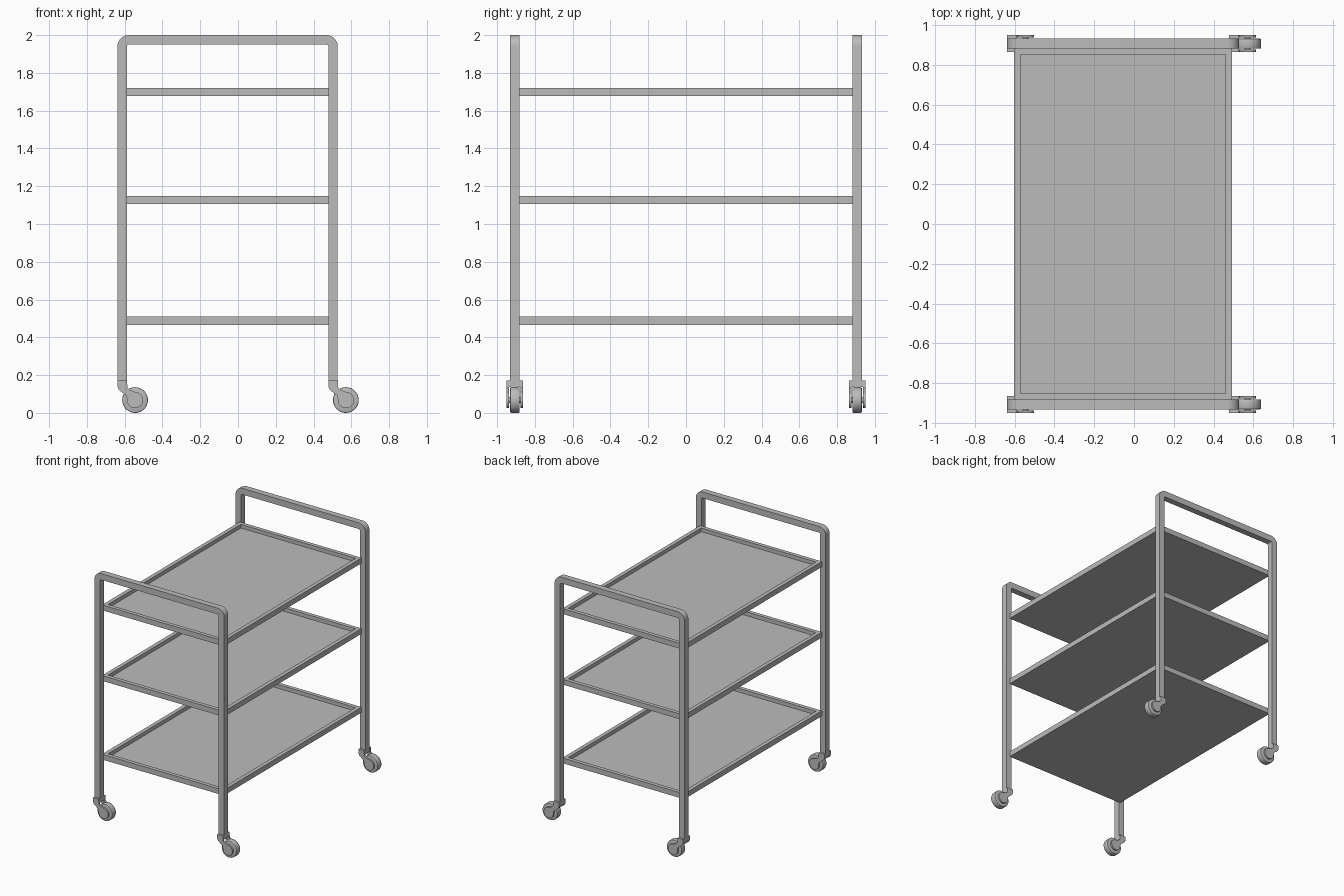
import bpy, bmesh
from math import sin, cos, radians, pi
from mathutils import Matrix

cube = bpy.data.objects.get("Cube")
if cube:
    bpy.data.objects.remove(cube, do_unlink=True)

grey = bpy.data.materials.new("plain grey")
grey.use_nodes = True
grey.diffuse_color = (0.5, 0.5, 0.5, 1)
grey.node_tree.nodes["Principled BSDF"].inputs["Base Color"].default_value = grey.diffuse_color


def finish(name, bm, smooth=False):
    bmesh.ops.recalc_face_normals(bm, faces=bm.faces[:])
    mesh = bpy.data.meshes.new(name)
    bm.to_mesh(mesh)
    bm.free()
    mesh.materials.append(grey)
    obj = bpy.data.objects.new(name, mesh)
    bpy.context.collection.objects.link(obj)
    if smooth:
        bpy.ops.object.select_all(action='DESELECT')
        obj.select_set(True)
        bpy.context.view_layer.objects.active = obj
        bpy.ops.object.shade_smooth_by_angle(angle=radians(35))
    return obj


def arc(cx, cz, r, start, end, steps):
    angles = [radians(start + (end - start) * i / steps) for i in range(steps + 1)]
    return [(cx + r * cos(a), cz + r * sin(a)) for a in angles]


def prism(bm, outline, y0, y1):
    """Extrude an x-z outline from y0 to y1."""
    face = bm.faces.new([bm.verts.new((x, y0, z)) for x, z in outline])
    ext = bmesh.ops.extrude_face_region(bm, geom=[face])
    verts = [g for g in ext["geom"] if isinstance(g, bmesh.types.BMVert)]
    bmesh.ops.translate(bm, verts=verts, vec=(0, y1 - y0, 0))


def box(bm, x0, x1, y0, y1, z0, z1):
    size = Matrix.Diagonal((x1 - x0, y1 - y0, z1 - z0, 1))
    centre = Matrix.Translation(((x0 + x1) / 2, (y0 + y1) / 2, (z0 + z1) / 2))
    bmesh.ops.create_cube(bm, size=1, matrix=centre @ size)


LEFT, RIGHT = -0.638, 0.528     # outer edges of the frames
TUBE = 0.05                     # square tube thickness
END_Y = 0.906                   # centre line of each end frame
LEG_Z = 0.165                   # bottom of the tube

# End frames: square tube bent into an upside-down U
bend, inner = 0.06, 0.01
top = 2 - bend
outline = [(RIGHT, LEG_Z)]
outline += arc(RIGHT - bend, top, bend, 0, 90, 10)
outline += arc(LEFT + bend, top, bend, 90, 180, 10)
outline += [(LEFT, LEG_Z), (LEFT + TUBE, LEG_Z)]
outline += arc(LEFT + bend, top, inner, 180, 90, 4)
outline += arc(RIGHT - bend, top, inner, 90, 0, 4)
outline += [(RIGHT - TUBE, LEG_Z)]
for name, side in (("front", -1), ("back", 1)):
    bm = bmesh.new()
    prism(bm, outline, side * END_Y - TUBE / 2, side * END_Y + TUBE / 2)
    finish(name + "_frame", bm, smooth=True)

# Trays: slabs with a raised rim around a sunken floor
for name, z in (("lower", 0.466), ("middle", 1.105), ("upper", 1.678)):
    bm = bmesh.new()
    box(bm, -0.603, 0.492, -0.884, 0.884, z, z + 0.043)
    bm.normal_update()
    face = max(bm.faces, key=lambda f: f.calc_center_median().z)
    bmesh.ops.inset_region(bm, faces=[face], thickness=0.045)
    floor = bmesh.ops.extrude_face_region(bm, geom=[face])["geom"]
    bmesh.ops.delete(bm, geom=[face], context='FACES_ONLY')
    bmesh.ops.translate(bm, vec=(0, 0, -0.03),
                        verts=[g for g in floor if isinstance(g, bmesh.types.BMVert)])
    finish(name + "_tray", bm)

# Casters: a cap under each leg, two trailing arms and a wheel
TRAIL, R, HALF = 0.068, 0.068, 0.043
for end, side in (("front", -1), ("back", 1)):
    for hand, leg_x in (("right", LEFT + TUBE / 2), ("left", RIGHT - TUBE / 2)):
        y = side * END_Y
        wx = leg_x + TRAIL
        arm = [(leg_x + 0.025, 0.172), (leg_x - 0.025, 0.172), (leg_x - 0.025, 0.14),
               (leg_x - 0.02, 0.126), (leg_x - 0.01, 0.116), (leg_x + 0.022, 0.092)]
        arm += arc(wx, R, 0.043, 175, 450, 22)
        arm += [(leg_x + 0.04, 0.122), (leg_x + 0.028, 0.132)]

        bm = bmesh.new()
        box(bm, leg_x - 0.025, leg_x + 0.025, y - HALF, y + HALF, 0.138, 0.172)
        for s in (-1, 1):
            prism(bm, arm, y + s * 0.03, y + s * HALF)
        finish(f"{end}_{hand}_caster_fork", bm, smooth=True)

        bm = bmesh.new()
        bmesh.ops.create_cone(bm, cap_ends=True, segments=40, radius1=R, radius2=R, depth=0.05,
                              matrix=Matrix.Translation((wx, y, R)) @ Matrix.Rotation(pi / 2, 4, 'X'))
        rims = [e for e in bm.edges if abs(e.verts[0].co.y - e.verts[1].co.y) < 1e-4]
        bmesh.ops.bevel(bm, geom=rims, offset=0.006, segments=2, affect='EDGES', profile=0.5)
        # Axle through the wheel and both arms
        bmesh.ops.create_cone(bm, cap_ends=True, segments=16, radius1=0.015, radius2=0.015, depth=0.08,
                              matrix=Matrix.Translation((wx, y, R)) @ Matrix.Rotation(pi / 2, 4, 'X'))
        finish(f"{end}_{hand}_caster_wheel", bm, smooth=True)
